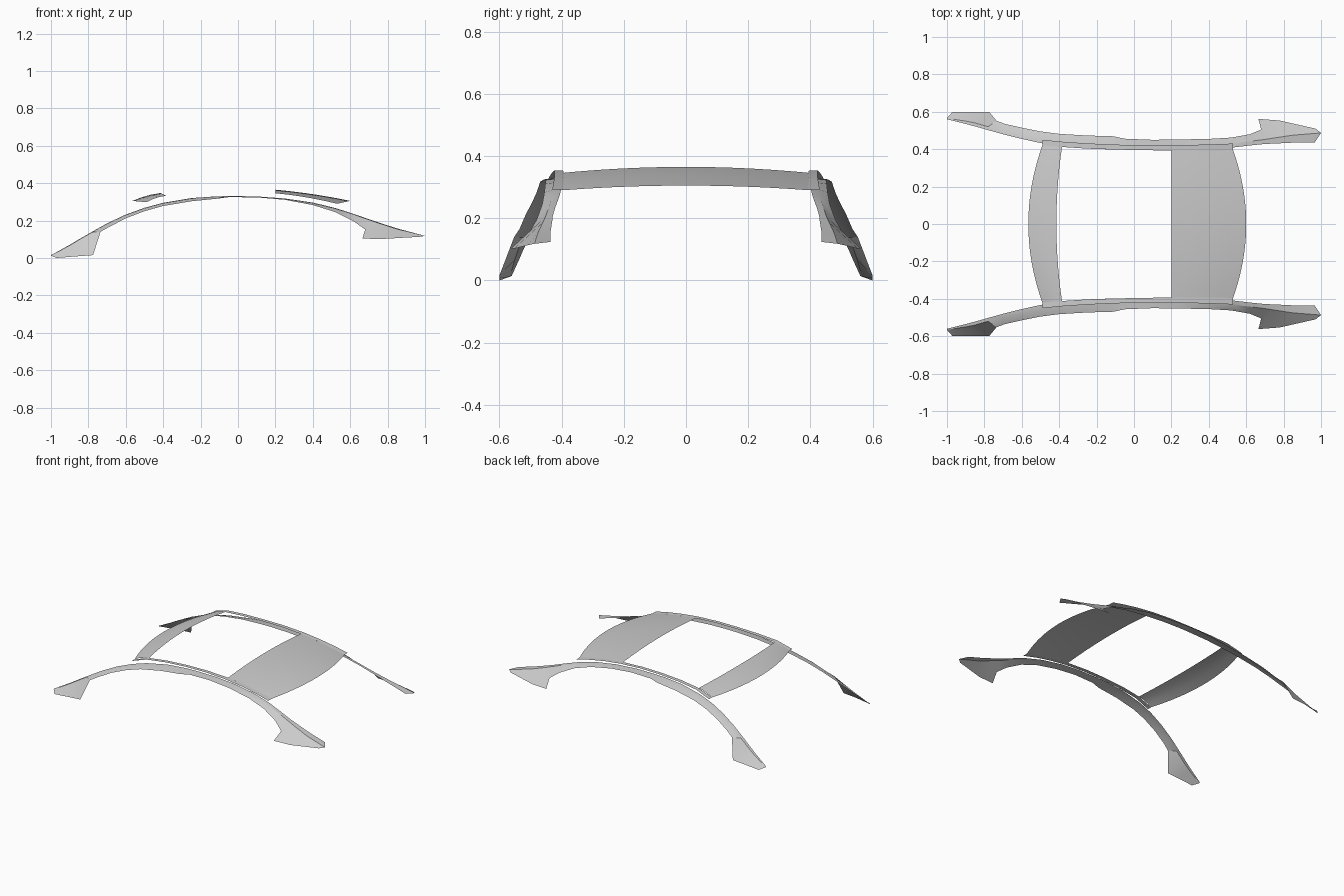
import bpy, bmesh

if "Cube" in bpy.data.objects:
    bpy.data.objects.remove(bpy.data.objects["Cube"])

# Rail crown: x, inner y, crease y, z
CROWN = [
    (-1, .56, .566, .015), (-.9, .535, .55, .07), (-.85, .522, .54, .10),
    (-.78, .502, .52, .14), (-.7, .48, .50, .185), (-.6, .455, .478, .232),
    (-.5, .433, .457, .268), (-.4, .418, .442, .295), (-.25, .404, .428, .32),
    (-.12, .398, .423, .329), (-.04, .397, .42, .331), (.1, .395, .42, .329),
    (.25, .395, .42, .318), (.4, .4, .425, .296), (.52, .408, .432, .267),
    (.62, .42, .442, .235), (.7, .428, .452, .207), (.75, .43, .46, .19),
    (.85, .435, .475, .158)]
# Rail outer lower edge with both flared feet: x, y, z
OUTER = [
    (-.97, .6, .0), (-.87, .6, .008), (-.775, .6, .015),
    (-.735, .552, .14), (-.69, .535, .165), (-.6, .515, .212),
    (-.5, .495, .25), (-.4, .482, .278), (-.25, .473, .303),
    (-.11, .469, .317), (-.05, .456, .325), (.1, .45, .324),
    (.25, .452, .311), (.4, .455, .283), (.52, .462, .245),
    (.62, .48, .195), (.68, .505, .152), (.665, .562, .103),
    (.78, .553, .102)]
# Roof edge strip: x, inner y, outer y, z
STRIP = [
    (-.49, .42, .45, .298), (-.385, .412, .44, .332), (-.25, .403, .431, .346),
    (-.1, .398, .424, .353), (.05, .395, .422, .354), (.2, .393, .422, .346),
    (.32, .393, .423, .332), (.43, .393, .426, .313), (.53, .395, .43, .29)]


def sheet(name, rows):
    """Open surface through equally long rows of points."""
    bm = bmesh.new()
    grid = [[bm.verts.new(p) for p in r] for r in rows]
    for a, b in zip(grid, grid[1:]):
        for i in range(len(a) - 1):
            bm.faces.new((a[i], b[i], b[i + 1], a[i + 1]))
    bmesh.ops.recalc_face_normals(bm, faces=bm.faces)
    if sum(f.normal.z * f.calc_area() for f in bm.faces) < 0:
        bmesh.ops.reverse_faces(bm, faces=bm.faces)
    me = bpy.data.meshes.new(name)
    bm.to_mesh(me)
    bm.free()
    ob = bpy.data.objects.new(name, me)
    bpy.context.collection.objects.link(ob)
    bpy.ops.object.select_all(action='DESELECT')
    ob.select_set(True)
    bpy.context.view_layer.objects.active = ob
    bpy.ops.object.shade_smooth_by_angle(angle=0.45)
    return ob


def crossbar(name, front, back, half_front, half_back, steps=3, n=20):
    """Bowed roof panel; each end is (x centre, z centre, x side, z side)."""
    rows = []
    for s in range(steps + 1):
        t = s / steps
        x0, z0, x1, z1 = [a + (b - a) * t for a, b in zip(front, back)]
        crown = .006 * 4 * t * (1 - t)
        h = half_front + (half_back - half_front) * t
        row = []
        for i in range(n + 1):
            u = 2 * i / n - 1
            row.append((x0 + (x1 - x0) * u * u, h * u,
                        z0 + (z1 - z0) * u * u + crown))
        rows.append(row)
    return sheet(name, rows)


# Side rails and roof edge strips, left and right
for side, label in ((-1, "right"), (1, "left")):
    rows = [[(x, side * yi, z), (x, side * ym, z - .003), (o[0], side * o[1], o[2])]
            for (x, yi, ym, z), o in zip(CROWN, OUTER)]
    rows.append([(.965, side * .435, .124), (1, side * .487, .118),
                 (.97, side * .51, .113)])
    sheet(label + "_side_rail", rows)
    sheet(label + "_roof_edge_strip",
          [[(x, side * a, z), (x, side * b, z)] for x, a, b, z in STRIP])

# Front header and rear roof panel
crossbar("front_header", (-.565, .305, -.49, .298), (-.415, .347, -.385, .332), .42, .412)
crossbar("rear_roof_panel", (.2, .365, .2, .346), (.6, .305, .53, .29), .393, .395, steps=5)
